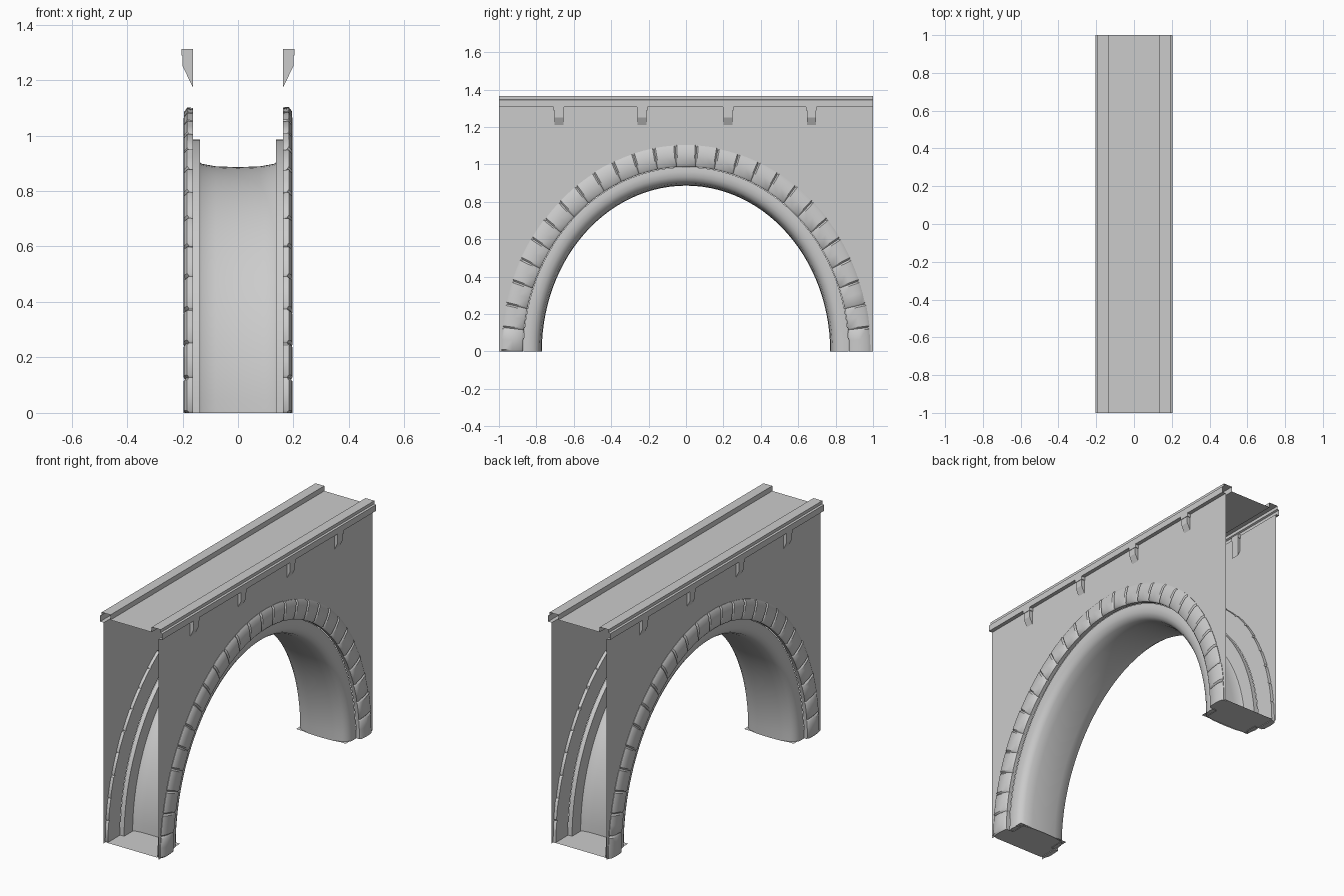
import bpy, bmesh, math, random

random.seed(4)
if "Cube" in bpy.data.objects:
    bpy.data.objects.remove(bpy.data.objects["Cube"])

stone = bpy.data.materials.new("grey stone")
stone.use_nodes = True
stone.diffuse_color = (0.6, 0.6, 0.6, 1)
bsdf = stone.node_tree.nodes["Principled BSDF"]
bsdf.inputs["Base Color"].default_value = (0.6, 0.6, 0.6, 1)
bsdf.inputs["Roughness"].default_value = 0.8

HALF, RISE = 0.99, 1.105     # outer half span and rise of the arch
WALL_X, WALL_TOP = 0.18, 1.307


def arch_point(angle, depth):
    """Point on the arch curve, set in from the outer edge by depth."""
    return -(HALF - depth) * math.cos(angle), (RISE - depth) * math.sin(angle)


def make(name, rows, closed=False, caps=False, smooth=None):
    """Skin a list of equally long point rows into a mesh object."""
    bm = bmesh.new()
    grid = [[bm.verts.new(p) for p in row] for row in rows]
    n = len(rows[0])
    for r0, r1 in zip(grid, grid[1:]):
        for i in range(n if closed else n - 1):
            j = (i + 1) % n
            bm.faces.new((r0[i], r0[j], r1[j], r1[i]))
    if caps:
        bm.faces.new(grid[0])
        bm.faces.new(grid[-1])
    bmesh.ops.recalc_face_normals(bm, faces=bm.faces)
    mesh = bpy.data.meshes.new(name)
    bm.to_mesh(mesh)
    bm.free()
    mesh.materials.append(stone)
    ob = bpy.data.objects.new(name, mesh)
    bpy.context.collection.objects.link(ob)
    if smooth:
        bpy.ops.object.select_all(action="DESELECT")
        ob.select_set(True)
        bpy.context.view_layer.objects.active = ob
        bpy.ops.object.shade_smooth_by_angle(angle=math.radians(smooth))
    return ob


def stone_ring(name, side):
    """Ring of arch stones with shallow joints; (x, depth) cross-section."""
    profile = [(0.163, 0.006), (0.183, 0.004), (0.194, 0.02), (0.197, 0.06),
               (0.194, 0.108), (0.185, 0.118), (0.163, 0.118)]
    count = 27
    rows = []
    for k in range(count):
        lift = random.uniform(-0.003, 0.002)
        for part, sunk in ((0, 0.007), (0.07, 0), (0.5, 0), (0.93, 0)):
            angle = math.pi * (k + part) / count
            row = []
            for x, depth in profile:
                x_in = x - sunk if x > 0.17 else x
                d = depth + (sunk + lift if depth < 0.05 else 0)
                y, z = arch_point(angle, d)
                row.append((side * x_in, y, z))
            rows.append(row)
    rows.append([(side * x, *arch_point(math.pi, d)) for x, d in profile])
    make(name, rows, closed=True, caps=True, smooth=40)


# Vault under the arch, with rounded edges and a rim on its back
half = [(0.137, 0.2), (0.137, 0.12), (0.163, 0.12), (0.166, 0.145),
        (0.162, 0.172), (0.15, 0.193), (0.13, 0.207), (0.08, 0.216)]
vault = half + [(0, 0.219)] + [(-x, d) for x, d in reversed(half)]
steps = 56
make("arch_vault",
     [[(x, *arch_point(math.pi * k / steps, d)) for x, d in vault]
      for k in range(steps + 1)], smooth=45)

for side, word in ((1, "left"), (-1, "right")):
    stone_ring(word + "_arch_stones", side)

    # Thin side wall cut by the arch curve
    low, high = [], []
    for k in range(65):
        y, z = arch_point(math.pi * k / 64, 0.03)
        low.append((side * WALL_X, y, z))
        high.append((side * WALL_X, y, WALL_TOP))
    edge = [(side * WALL_X, -1, 0)], [(side * WALL_X, 1, 0)]
    top = [(side * WALL_X, -1, WALL_TOP)], [(side * WALL_X, 1, WALL_TOP)]
    make(word + "_wall", [edge[0] + low + edge[1], top[0] + high + top[1]])

    # Brackets below the rail
    for i, y in enumerate((-0.68, -0.235, 0.225, 0.67)):
        for part, wide, shape in (
                ("cap", 0.028, [(0.163, 1.288), (0.203, 1.288), (0.203, 1.312), (0.163, 1.312)]),
                ("foot", 0.024, [(0.163, 1.175), (0.2, 1.25), (0.2, 1.288), (0.163, 1.288)])):
            make(f"{word}_bracket_{part}_{i + 1}",
                 [[(side * x, y + e, z) for x, z in shape] for e in (-wide, wide)],
                 closed=True, caps=True)

    # Base under each end of the arch
for end, word in ((-1, "front"), (1, "back")):
    make(word + "_base",
         [[(x, end * y, 0.004) for y in (0.775, 0.87, 0.99)] for x in (-0.163, 0.163)])

# Deck and both rails as one open strip
rail = [(WALL_X, WALL_TOP), (0.203, WALL_TOP), (0.203, 1.343), (0.193, 1.347),
        (0.193, 1.365), (0.135, 1.365), (0.135, 1.335)]
strip = rail + [(-x, z) for x, z in reversed(rail)]
make("deck_and_rails", [[(x, y, z) for x, z in strip] for y in (-1, 1)])
